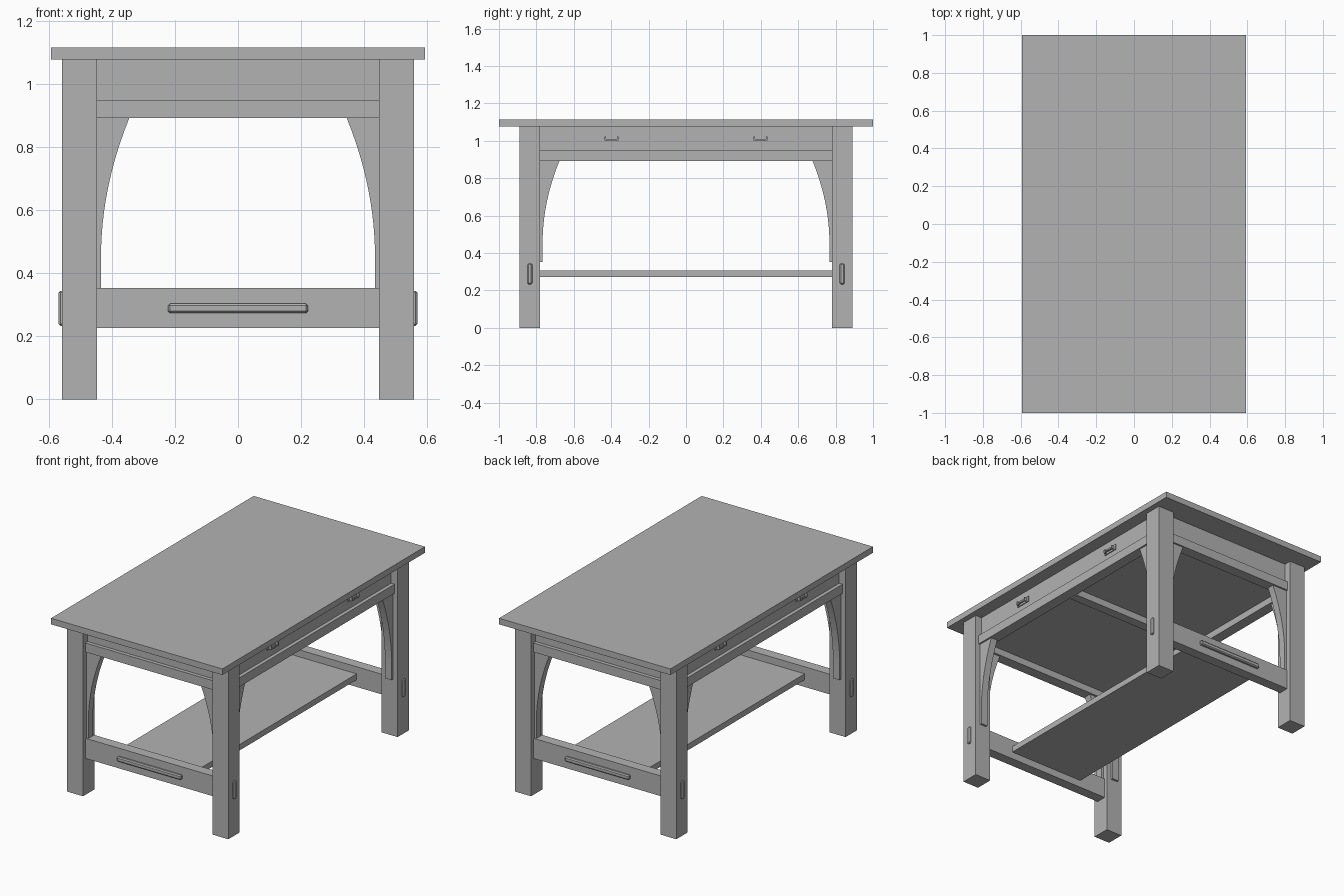
import bpy
import bmesh
from mathutils import Vector

cube = bpy.data.objects.get("Cube")
if cube:
    bpy.data.objects.remove(cube, do_unlink=True)

grey = bpy.data.materials.new("plain_grey")
grey.use_nodes = True
grey.diffuse_color = (0.45, 0.45, 0.45, 1)
grey.node_tree.nodes["Principled BSDF"].inputs["Base Color"].default_value = (0.45, 0.45, 0.45, 1)


def finish(name, bm, bevel=0):
    bmesh.ops.recalc_face_normals(bm, faces=bm.faces)
    mesh = bpy.data.meshes.new(name)
    bm.to_mesh(mesh)
    bm.free()
    mesh.materials.append(grey)
    obj = bpy.data.objects.new(name, mesh)
    bpy.context.collection.objects.link(obj)
    if bevel:
        mod = obj.modifiers.new("chamfer", "BEVEL")
        mod.width = bevel
        mod.segments = 1
    return obj


def box(name, x, y, z, bevel=0):
    """Box from (min, max) pairs on each axis."""
    bm = bmesh.new()
    bmesh.ops.create_cube(bm, size=1)
    for v in bm.verts:
        v.co = Vector([(a + b) / 2 + c * (b - a) for c, (a, b) in zip(v.co, (x, y, z))])
    return finish(name, bm, bevel)


def span(sign, a, b):
    return tuple(sorted((sign * a, sign * b)))


def bracket(name, place, thickness):
    """Curved corbel; place maps (distance from leg, depth, height) to a point."""
    top, low, foot = 0.892, 0.45, 0.352
    profile = [(0, top), (0, foot), (0.013, foot)]
    for i in range(13):
        t = i / 12
        profile.append((0.013 + 0.09 * t * t, low + (top - low) * t))
    bm = bmesh.new()
    face = bm.faces.new([bm.verts.new(place(d, -thickness / 2, z)) for d, z in profile])
    ext = bmesh.ops.extrude_face_region(bm, geom=[face])
    shift = Vector(place(0, thickness / 2, 0)) - Vector(place(0, -thickness / 2, 0))
    bmesh.ops.translate(bm, vec=shift, verts=[g for g in ext["geom"] if isinstance(g, bmesh.types.BMVert)])
    return finish(name, bm)


LEG_X, LEG_Y = (0.447, 0.557), (0.78, 0.891)
MID_X, MID_Y = 0.502, 0.835

# Top and shelf
box("table_top", (-0.592, 0.592), (-1, 1), (1.077, 1.115))
box("lower_shelf", (-0.26, 0.26), (-0.805, 0.805), (0.271, 0.308))

# Floor of the drawer case and the beam under its middle
box("case_floor", (-0.47, 0.47), (-0.8, 0.8), (0.935, 0.95))
box("centre_beam", (-0.46, 0.46), (-0.03, 0.03), (0.892, 0.94))

for sy, end in ((-1, "front"), (1, "back")):
    # End frames
    box(end + "_apron", (-0.447, 0.447), span(sy, 0.80, 0.845), (0.94, 1.077))
    box(end + "_rail", (-0.447, 0.447), span(sy, 0.80, 0.868), (0.892, 0.949))
    box(end + "_stretcher", (-0.447, 0.447), span(sy, 0.80, 0.865), (0.226, 0.352))
    box(end + "_shelf_tenon", (-0.222, 0.222), span(sy, 0.80, 0.882), (0.274, 0.303), 0.006)

    # Legs, through tenons and corner brackets
    for sx, side in ((-1, "right"), (1, "left")):
        corner = end + "_" + side
        box(corner + "_leg", span(sx, *LEG_X), span(sy, *LEG_Y), (0, 1.077))
        box(corner + "_tenon", span(sx, 0.5, 0.568), span(sy, 0.822, 0.848), (0.233, 0.344), 0.006)
        bracket(corner + "_end_bracket",
                lambda d, t, z: (sx * (LEG_X[0] - d), sy * (MID_Y + t), z), 0.045)
        bracket(corner + "_side_bracket",
                lambda d, t, z: (sx * (MID_X + t), sy * (LEG_Y[0] - d), z), 0.045)

for sx, side in ((-1, "right"), (1, "left")):
    # Drawer fronts and rails on the long sides
    box(side + "_drawer_front", span(sx, 0.467, 0.512), (-0.78, 0.78), (0.94, 1.077))
    box(side + "_rail", span(sx, 0.467, 0.535), (-0.78, 0.78), (0.892, 0.949))

    # Drawer pulls: back plate with a squared bail
    for y, spot in ((-0.398, "front"), (0.398, "back")):
        name = side + "_" + spot + "_pull"
        box(name + "_plate", span(sx, 0.51, 0.518), (y - 0.05, y + 0.05), (0.998, 1.032))
        box(name + "_bail", span(sx, 0.528, 0.535), (y - 0.037, y + 0.037), (1.002, 1.009))
        for s in (-1, 1):
            arm = tuple(sorted((y + s * 0.03, y + s * 0.037)))
            box(name + "_arm", span(sx, 0.516, 0.535), arm, (1.002, 1.024))
